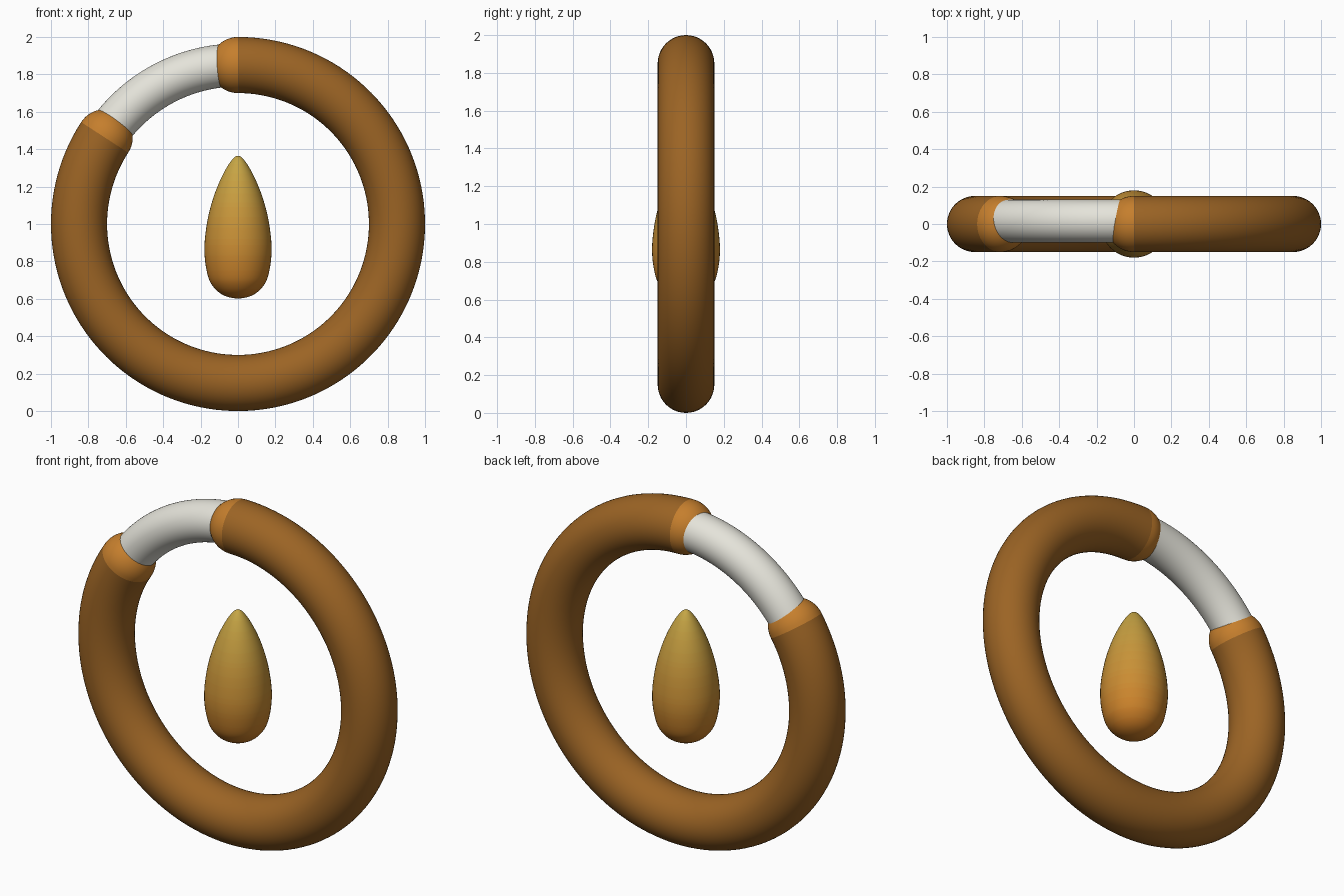
import bpy, bmesh
from math import sin, cos, pi, radians

if "Cube" in bpy.data.objects:
    bpy.data.objects.remove(bpy.data.objects["Cube"])

R = 0.85                      # ring centre-line radius
CZ = 1.0                      # ring centre height
A0, A1 = radians(90), radians(147)   # opening of the ring


def mat(name, rgb):
    m = bpy.data.materials.new(name)
    m.diffuse_color = (*rgb, 1)
    m.use_nodes = True
    m.node_tree.nodes["Principled BSDF"].inputs["Base Color"].default_value = m.diffuse_color
    return m


def finish(name, bm, *mats):
    bmesh.ops.recalc_face_normals(bm, faces=bm.faces)
    for f in bm.faces:
        f.smooth = True
    me = bpy.data.meshes.new(name)
    bm.to_mesh(me)
    bm.free()
    ob = bpy.data.objects.new(name, me)
    bpy.context.collection.objects.link(ob)
    for m in mats:
        me.materials.append(m)
    return ob


def skin(bm, rings):
    n = len(rings[0])
    for a, b in zip(rings, rings[1:]):
        for i in range(n):
            j = (i + 1) % n
            bm.faces.new((a[i], a[j], b[j], b[i]))


def arc_tube(name, start, end, r, steps, y, m, sides=48):
    bm = bmesh.new()
    rings = []
    for k in range(steps + 1):
        a = start + (end - start) * k / steps
        ring = []
        for i in range(sides):
            t = 2 * pi * i / sides
            d = R + r * cos(t)
            ring.append(bm.verts.new((d * cos(a), y + r * sin(t), CZ + d * sin(a))))
        rings.append(ring)
    skin(bm, rings)
    return finish(name, bm, m)


brown = mat("brown", (0.33, 0.127, 0.018))
orange = mat("orange", (0.56, 0.21, 0.026))
white = mat("white", (0.78, 0.77, 0.70))

# Open ring, and the thinner bridge filling its gap (set slightly back)
arc_tube("ring", A1, A0 + 2 * pi, 0.15, 120, 0, brown)
arc_tube("bridge", A0, A1, 0.115, 32, 0.015, white)

# Rounded ends of the ring: half balls facing into the gap
for name, a, s in (("ring_end_top", A0, 1), ("ring_end_left", A1, -1)):
    bm = bmesh.new()
    rings = []
    tx, tz = -sin(a) * s, cos(a) * s
    for k in range(13):
        p = (pi / 2) * k / 12 * 0.995
        ring = []
        for i in range(48):
            t = 2 * pi * i / 48
            d = R + 0.15 * cos(p) * cos(t)
            e = 0.15 * sin(p)
            ring.append(bm.verts.new((d * cos(a) + e * tx, 0.15 * cos(p) * sin(t),
                                      CZ + d * sin(a) + e * tz)))
        rings.append(ring)
    skin(bm, rings)
    bm.faces.new(rings[-1])
    finish(name, bm, orange)

# Drop in the middle: smooth curve through a short profile (radius, z)
pts = [(0, 0.602), (0.075, 0.618), (0.13, 0.662), (0.163, 0.73), (0.18, 0.86),
       (0.165, 1.01), (0.132, 1.14), (0.088, 1.25), (0.04, 1.333), (0, 1.365)]


def spline(p0, p1, p2, p3, t):
    return tuple(0.5 * (2 * b + (c - a) * t + (2 * a - 5 * b + 4 * c - d) * t * t
                        + (3 * b - a - 3 * c + d) * t ** 3)
                 for a, b, c, d in zip(p0, p1, p2, p3))


ctrl = [(-pts[1][0], pts[1][1])] + pts + [(-pts[-2][0], pts[-2][1])]
prof = [spline(*ctrl[i:i + 4], k / 5) for i in range(len(pts) - 1) for k in range(5)][1:]
bm = bmesh.new()
rings = [[bm.verts.new((r * cos(2 * pi * i / 48), r * sin(2 * pi * i / 48), z))
          for i in range(48)] for r, z in prof]
skin(bm, rings)
for ring, z in ((rings[0], pts[0][1]), (rings[-1], pts[-1][1])):
    tip = bm.verts.new((0, 0, z))
    for i in range(48):
        bm.faces.new((ring[i], ring[(i + 1) % 48], tip))

# Amber-to-gold fade up the drop
N = 16
low, high = (0.60, 0.20, 0.018), (0.56, 0.38, 0.06)
fade = [mat(f"drop_{k}", [a + (b - a) * k / (N - 1) for a, b in zip(low, high)])
        for k in range(N)]
for f in bm.faces:
    h = (f.calc_center_median().z - 0.6) / 0.765
    f.material_index = max(0, min(N - 1, int(h * N)))
finish("drop", bm, *fade)
